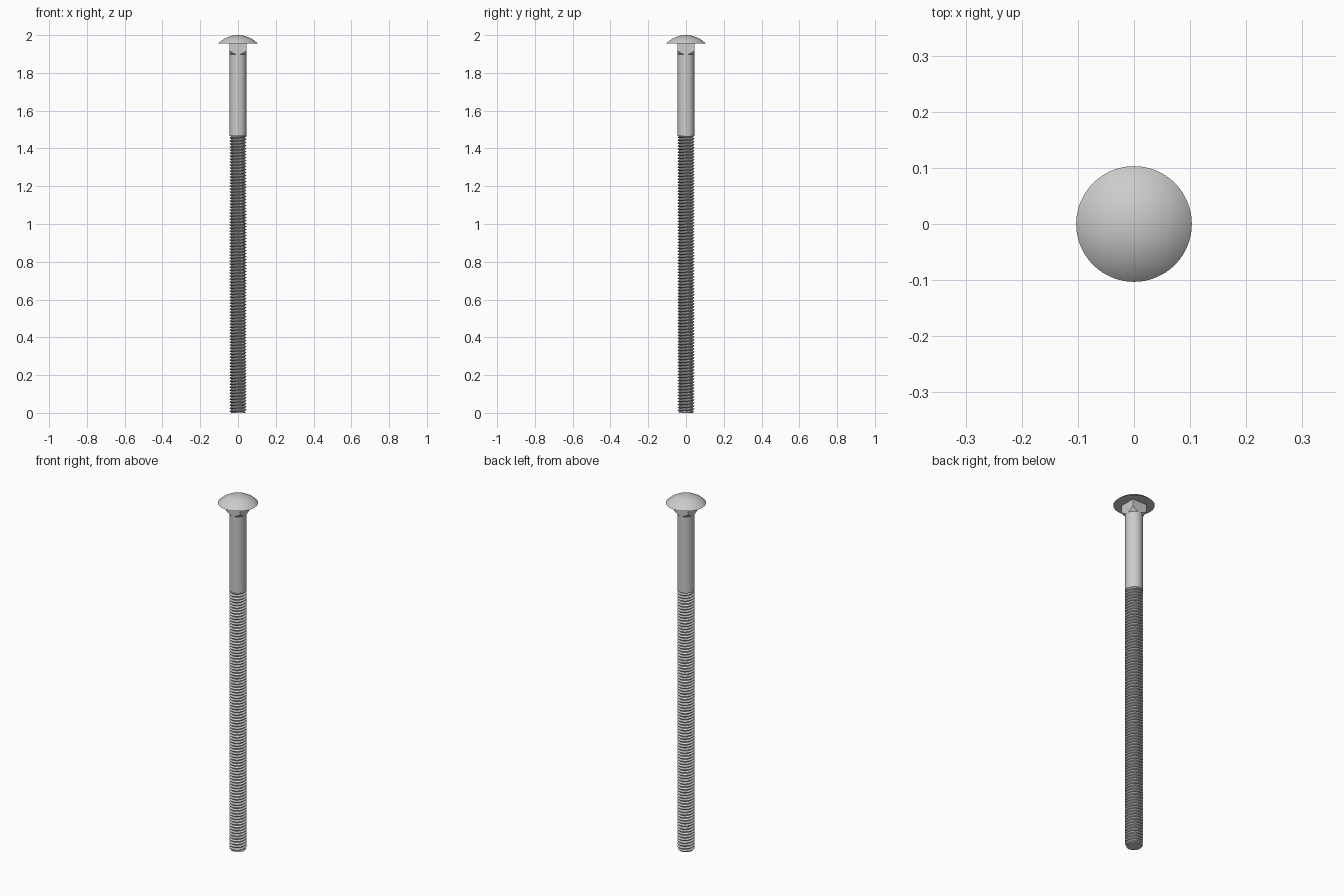
import bpy, bmesh, math

if "Cube" in bpy.data.objects:
    bpy.data.objects.remove(bpy.data.objects["Cube"])

R = 0.0448            # shank radius
HEAD_Z = 1.956        # underside of head
SHANK_Z = 1.465       # where thread begins
PITCH = 0.0159
DEPTH = 0.0092


def make(name, build, angle=30):
    bm = bmesh.new()
    build(bm)
    bmesh.ops.recalc_face_normals(bm, faces=bm.faces)
    me = bpy.data.meshes.new(name)
    bm.to_mesh(me)
    bm.free()
    ob = bpy.data.objects.new(name, me)
    bpy.context.collection.objects.link(ob)
    bpy.ops.object.select_all(action='DESELECT')
    ob.select_set(True)
    bpy.context.view_layer.objects.active = ob
    bpy.ops.object.shade_smooth_by_angle(angle=math.radians(angle))
    return ob


def loft(bm, levels, n):
    """Stack closed rings; each level maps an angle to (radius, z)."""
    rings = []
    for level in levels:
        ring = []
        for i in range(n):
            a = 2 * math.pi * i / n
            r, z = level(a)
            ring.append(bm.verts.new((r * math.cos(a), r * math.sin(a), z)))
        rings.append(ring)
    for lo, hi in zip(rings, rings[1:]):
        for i in range(n):
            j = (i + 1) % n
            bm.faces.new((lo[i], lo[j], hi[j], hi[i]))
    bm.faces.new(rings[0])
    bm.faces.new(rings[-1])


# Domed head: spherical cap with flat underside
def head(bm):
    a, h = 0.103, 2.0 - HEAD_Z
    rad = (a * a + h * h) / (2 * h)
    top = math.asin(a / rad)
    steps = [top * (1 - k / 16) for k in range(16)] + [0.004]
    loft(bm, [lambda _, t=t: (rad * math.sin(t), 2.0 - rad + rad * math.cos(t))
              for t in steps], 96)


# Square neck with conically trimmed lower corners
def neck(bm):
    def side(a):
        return R / max(abs(math.cos(a)), abs(math.sin(a)))
    loft(bm, [lambda a: (R * 0.99, 1.896),
              lambda a: (side(a), 1.897 + (side(a) - R) * 1.1),
              lambda a: (side(a), HEAD_Z)], 64)


# Plain shank
def shank(bm):
    loft(bm, [lambda a: (R, SHANK_Z), lambda a: (R, 1.91)], 64)


# Threaded section: helical V profile, clamped to the ends, tapered tip
def thread(bm):
    n = 40
    profile = [(0.0, R - DEPTH), (0.14, R - DEPTH), (0.5, R - 0.0005), (0.64, R - 0.0005)]
    turns = math.ceil(SHANK_Z / PITCH) + 2
    rows = []
    for i in range(turns * n + 1):
        a = 2 * math.pi * i / n
        row = []
        for f, r in profile + [(1.0, R - DEPTH)]:
            z = min(max((i / n - 1.5 + f) * PITCH, 0.0), SHANK_Z)
            r = min(r, 0.038 + z * 0.7)
            row.append(bm.verts.new((r * math.cos(a), r * math.sin(a), z)))
        rows.append(row)
    for p, q in zip(rows, rows[1:]):
        for k in range(len(profile)):
            bm.faces.new((p[k], q[k], q[k + 1], p[k + 1]))
    bmesh.ops.remove_doubles(bm, verts=bm.verts, dist=1e-5)


# Flat disc closing the tip
def tip(bm):
    loft(bm, [lambda a: (0.0365, 0.0), lambda a: (0.0355, 0.004)], 40)


make("domed_head", head)
make("square_neck", neck, 20)
make("shank", shank)
make("threaded_section", thread, 25)
make("end_face", tip)
